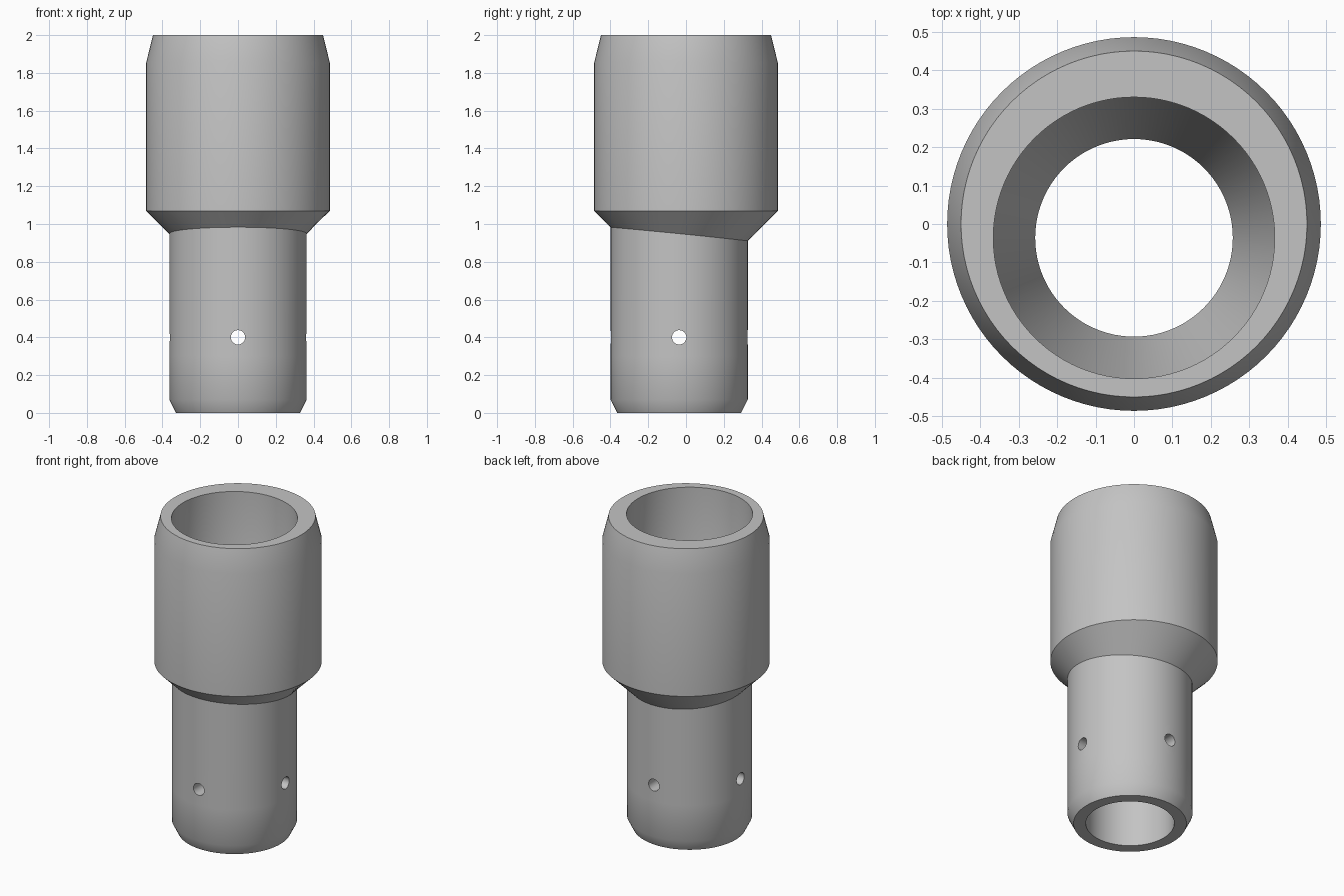
import bpy, bmesh
from math import sin, cos, tau, hypot, radians
from mathutils import Matrix

cube = bpy.data.objects.get("Cube")
if cube:
    bpy.data.objects.remove(cube, do_unlink=True)

SEGMENTS = 96
OFFSET = -0.036        # the spigot and bore sit off the socket axis
SHOULDER_Z, BODY_R = 1.07, 0.486

grey = bpy.data.materials.new("plain grey")
grey.use_nodes = True
colour = (0.55, 0.55, 0.55, 1)
grey.diffuse_color = colour
grey.node_tree.nodes["Principled BSDF"].inputs["Base Color"].default_value = colour


def make_object(name, bm):
    bmesh.ops.recalc_face_normals(bm, faces=bm.faces)
    mesh = bpy.data.meshes.new(name)
    bm.to_mesh(mesh)
    bm.free()
    mesh.materials.append(grey)
    obj = bpy.data.objects.new(name, mesh)
    bpy.context.collection.objects.link(obj)
    return obj


def add_ring(bm, radius, z, centre_y):
    """Circle of vertices; z None places it on the 45 degree shoulder cone."""
    ring = []
    for i in range(SEGMENTS):
        a = tau * i / SEGMENTS
        x, y = radius * cos(a), centre_y + radius * sin(a)
        height = SHOULDER_Z - (BODY_R - hypot(x, y)) if z is None else z
        ring.append(bm.verts.new((x, y, height)))
    return ring


# Closed wall: up the outside, over the rim, down the bore
profile = [
    (0.328, 0, OFFSET), (0.363, 0.07, OFFSET),             # spigot and lead-in
    (0.363, 0.3, OFFSET), (0.363, 0.5, OFFSET),
    (0.363, None, OFFSET),                                 # tilted joint
    (BODY_R, SHOULDER_Z, 0), (BODY_R, 1.855, 0), (0.45, 2, 0),  # socket body
    (0.366, 2, OFFSET), (0.366, SHOULDER_Z, OFFSET),       # socket bore
    (0.257, 0.85, OFFSET), (0.257, 0.5, OFFSET),           # taper, narrow bore
    (0.257, 0.3, OFFSET), (0.257, 0, OFFSET),
]
bm = bmesh.new()
rings = [add_ring(bm, *p) for p in profile]
for lower, upper in zip(rings, rings[1:] + rings[:1]):
    for i in range(SEGMENTS):
        j = (i + 1) % SEGMENTS
        bm.faces.new((lower[i], lower[j], upper[j], upper[i]))
coupler = make_object("pipe_coupler", bm)

# Two crossing pins drill the four pin holes
for name, axis in (("side_pin_cutter", "Y"), ("front_pin_cutter", "X")):
    bm = bmesh.new()
    place = Matrix.Translation((0, OFFSET, 0.4)) @ Matrix.Rotation(radians(90), 4, axis)
    bmesh.ops.create_cone(bm, cap_ends=True, segments=32, radius1=0.038,
                          radius2=0.038, depth=1, matrix=place)
    cutter = make_object(name, bm)
    cutter.hide_render = True
    bpy.context.view_layer.objects.active = coupler
    drill = coupler.modifiers.new(name, "BOOLEAN")
    drill.operation = "DIFFERENCE"
    drill.solver = "EXACT"
    drill.object = cutter
    bpy.ops.object.modifier_apply(modifier=drill.name)
    bpy.data.objects.remove(cutter, do_unlink=True)

# Smooth walls, crisp rims
bpy.ops.object.select_all(action="DESELECT")
coupler.select_set(True)
bpy.context.view_layer.objects.active = coupler
bpy.ops.object.shade_smooth_by_angle(angle=radians(30))
